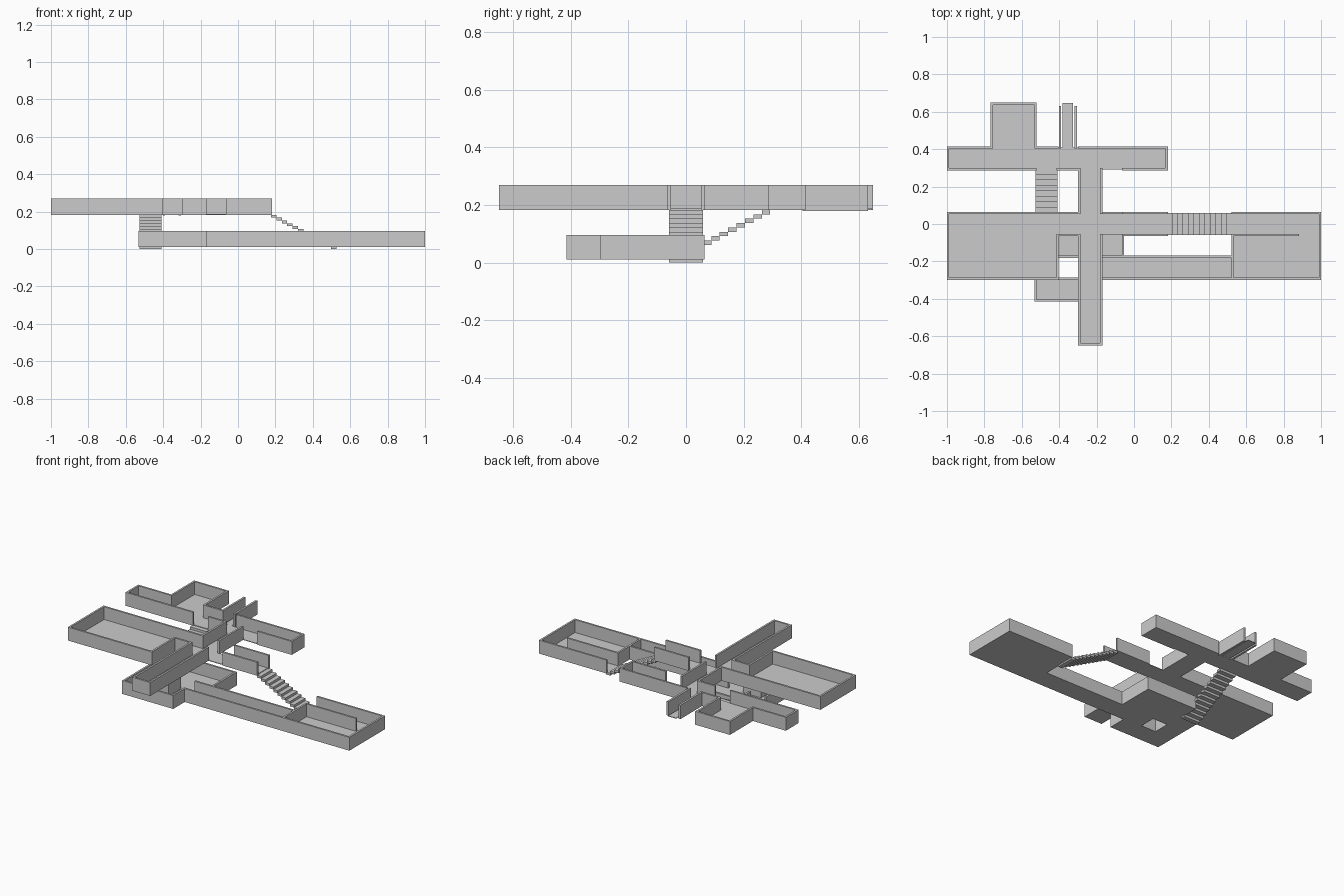
import bpy, bmesh

if "Cube" in bpy.data.objects:
    bpy.data.objects.remove(bpy.data.objects["Cube"])

U = 0.117                      # plan grid cell
X0, Y0 = -0.9945, -0.6435      # plan origin
T = 0.012                      # wall thickness
H = 0.086                      # wall height
LOW, HIGH = 0.010, 0.183       # storey base heights


def gx(k): return X0 + U * k
def gy(j): return Y0 + U * j


def boxes(name, items):
    """One object made from boxes (x0, x1, y0, y1, z0, z1)."""
    bm = bmesh.new()
    for a, b, c, d, e, f in items:
        r = bmesh.ops.create_cube(bm, size=1)
        for v in r['verts']:
            v.co = ((a + b) / 2 + v.co.x * (b - a),
                    (c + d) / 2 + v.co.y * (d - c),
                    (e + f) / 2 + v.co.z * (f - e))
    me = bpy.data.meshes.new(name)
    bm.to_mesh(me)
    bm.free()
    ob = bpy.data.objects.new(name, me)
    bpy.context.collection.objects.link(ob)
    return ob


def floor(name, z, rects):
    boxes(name, [(gx(a), gx(b), gy(c), gy(d), z, z + 0.004) for a, b, c, d in rects])


def walls(name, z, along_x, along_y):
    """along_x: (row, from, to); along_y: (column, from, to)."""
    h = T / 2
    w = [(gx(a) - h, gx(b) + h, gy(j) - h, gy(j) + h, z, z + H) for j, a, b in along_x]
    w += [(gx(k) - h, gx(k) + h, gy(a) - h, gy(b) + h, z, z + H) for k, a, b in along_y]
    boxes(name, w)


# Upper storey
floor("upper_floor", HIGH, [(0, 5, 3, 6), (5, 6, 5, 6), (6, 7, 0, 8), (7, 10, 5, 6),
                            (0, 10, 8, 9), (2, 4, 9, 11)])
walls("upper_hall_walls", HIGH,
      [(3, 0, 5), (6, 0, 6), (5, 5, 6)],
      [(0, 3, 6), (5, 3, 5)])
walls("upper_long_corridor_walls", HIGH,
      [(0, 6, 7), (5, 8, 10), (6, 8, 10)],
      [(6, 0, 5), (7, 0, 5), (6, 6, 8), (7, 6, 8)])
walls("upper_back_corridor_walls", HIGH,
      [(8, 0, 4), (8, 5, 6), (8, 8, 10), (9, 0, 2), (9, 4, 5), (9, 6, 10), (11, 2, 4)],
      [(0, 8, 9), (10, 8, 9), (2, 9, 11), (4, 9, 11)])

# Narrow passage at the back
boxes("narrow_passage", [
    (-0.402, -0.389, 0.404, 0.632, HIGH - 0.003, HIGH + H),
    (-0.318, -0.305, 0.404, 0.632, HIGH - 0.003, HIGH + H),
    (-0.382, -0.325, 0.41, 0.646, HIGH, HIGH + 0.004)])

# Lower storey
floor("lower_floor", LOW, [(13, 17, 3, 6), (7, 13, 3, 4), (6, 7, 2, 4), (4, 6, 2, 3),
                           (4, 5, 3, 5), (5, 8, 4, 6)])
walls("lower_room_walls", LOW,
      [(3, 13, 17), (6, 13, 17), (5, 13, 16)],
      [(17, 3, 6), (13, 3, 5)])
walls("lower_ring_walls", LOW,
      [(3, 7, 13), (4, 7, 13), (2, 4, 7), (3, 5, 6), (4, 5, 6), (6, 5, 8)],
      [(4, 2, 5), (7, 2, 3), (5, 3, 4), (6, 3, 4), (8, 4, 6), (5, 5, 6)])

# Two open stairs, twelve slab steps each
N = 12
run, rise = 3 * U / N, HIGH / N
boxes("side_stair", [(gx(13) - (i + 1) * run, gx(13) - i * run, gy(5), gy(6),
                      i * rise, (i + 1) * rise) for i in range(N)])
boxes("back_stair", [(gx(4), gx(5), gy(5) + i * run, gy(5) + (i + 1) * run,
                      i * rise, (i + 1) * rise) for i in range(N)])
